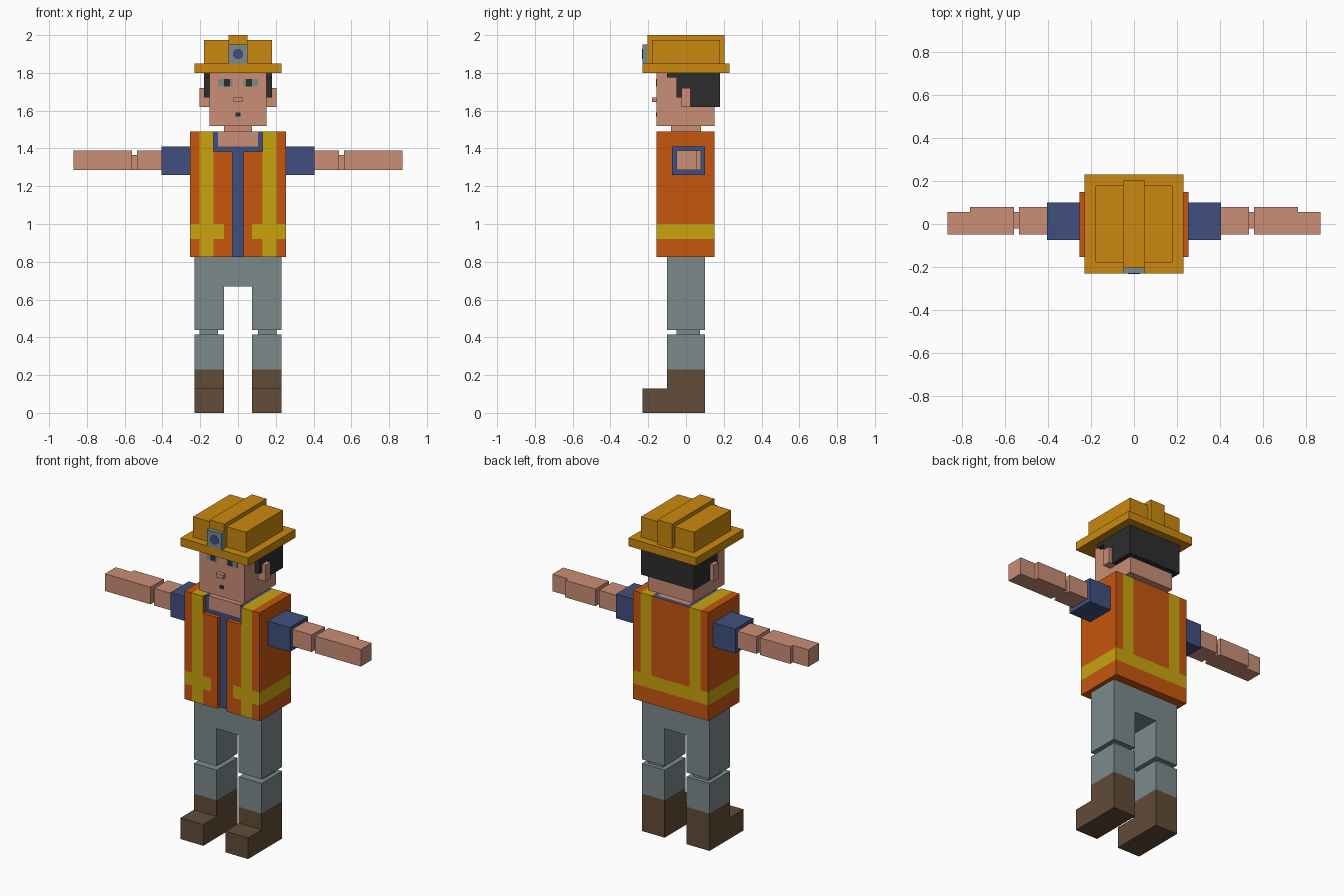
import bpy, bmesh, math
from mathutils import Vector

cube = bpy.data.objects.get("Cube")
if cube:
    bpy.data.objects.remove(cube, do_unlink=True)


def material(name, rgb):
    # sRGB 0-255 to linear
    lin = [((c / 255 + 0.055) / 1.055) ** 2.4 for c in rgb]
    m = bpy.data.materials.new(name)
    m.use_nodes = True
    m.diffuse_color = (*lin, 1)
    bsdf = m.node_tree.nodes["Principled BSDF"]
    bsdf.inputs["Base Color"].default_value = (*lin, 1)
    bsdf.inputs["Roughness"].default_value = 0.8
    return m


SKIN = material("skin", (202, 142, 118))
ORANGE = material("vest orange", (198, 86, 15))
YELLOW = material("stripe yellow", (201, 164, 15))
BLUE = material("shirt blue", (64, 79, 126))
GREY = material("trouser grey", (124, 138, 139))
BROWN = material("boot brown", (97, 76, 55))
BLACK = material("hair black", (45, 45, 45))
HAT = material("helmet yellow", (202, 137, 15))


def prism(name, mats, profile, lo, hi, axis="y", mirror=False, cuts=(), rule=None):
    """Extrude a profile along x (points y,z) or y (points x,z); cut and colour faces by rule."""
    bm = bmesh.new()
    place = (lambda p, t: (t, p[0], p[1])) if axis == "x" else (lambda p, t: (p[0], t, p[1]))
    face = bm.faces.new([bm.verts.new(place(p, lo)) for p in profile])
    ext = bmesh.ops.extrude_face_region(bm, geom=[face], use_keep_orig=True)
    moved = [g for g in ext["geom"] if isinstance(g, bmesh.types.BMVert)]
    bmesh.ops.translate(bm, verts=moved, vec=Vector(place((0, 0), hi - lo)))
    for ax, val in cuts:
        no = Vector((0, 0, 0))
        no["xyz".index(ax)] = 1
        bmesh.ops.bisect_plane(bm, geom=bm.verts[:] + bm.edges[:] + bm.faces[:],
                               plane_co=no * val, plane_no=no, dist=1e-5)
    bmesh.ops.recalc_face_normals(bm, faces=bm.faces)
    mats = mats if isinstance(mats, list) else [mats]
    if rule:
        bm.normal_update()
        for f in bm.faces:
            f.material_index = mats.index(rule(f.calc_center_median(), f.normal))
    me = bpy.data.meshes.new(name)
    bm.to_mesh(me)
    bm.free()
    for m in mats:
        me.materials.append(m)
    ob = bpy.data.objects.new(name, me)
    bpy.context.collection.objects.link(ob)
    if mirror:
        ob.modifiers.new("mirror", "MIRROR").use_mirror_merge = False
    return ob


def box(name, mats, x, y, z, **kw):
    rect = [(x[0], z[0]), (x[1], z[0]), (x[1], z[1]), (x[0], z[1])]
    return prism(name, mats, rect, y[0], y[1], **kw)


# Boots and trousers
prism("boots", BROWN, [(-.23, 0), (.10, 0), (.10, .23), (-.10, .23), (-.10, .13), (-.23, .13)],
      .075, .23, axis="x", mirror=True)
box("lower_legs", GREY, (.075, .23), (-.10, .10), (.23, .415), mirror=True)
box("knees", GREY, (.105, .205), (-.05, .075), (.41, .445), mirror=True)
prism("trousers", GREY, [(-.23, .44), (-.075, .44), (-.075, .67), (.075, .67), (.075, .44),
                         (.23, .44), (.23, .83), (-.23, .83)], -.10, .10)


# Vest with reflective stripes over a shirt
def in_stripe(c):
    return .13 < abs(c.x) < .205


def in_band(c):
    return .92 < c.z < 1.0


def torso_colour(c, n):
    if n.z > .5:
        if abs(c.x) < .13:
            return SKIN if abs(c.x) < .105 and c.y < .125 else BLUE
        return YELLOW if in_stripe(c) else ORANGE
    if n.y < -.5:
        return SKIN if abs(c.x) < .105 and c.z > 1.41 else BLUE
    if n.y > .5 and c.z > 1 and in_stripe(c):
        return YELLOW
    return YELLOW if in_band(c) and abs(n.z) < .5 else ORANGE


def panel_colour(c, n):
    if n.z < -.5 or (n.x < -.5):
        return ORANGE
    if n.x > .5:
        return YELLOW if in_band(c) else ORANGE
    return YELLOW if in_stripe(c) or (in_band(c) and c.x > .075) else ORANGE


stripe_cuts = [("x", s * v) for v in (.105, .13, .205) for s in (-1, 1)]
band_cuts = [("z", .92), ("z", 1.0)]
box("vest_body", [ORANGE, YELLOW, BLUE, SKIN], (-.255, .255), (-.13, .15), (.825, 1.49),
    cuts=stripe_cuts + band_cuts + [("z", 1.41), ("y", .125)], rule=torso_colour)
prism("vest_front_panels", [ORANGE, YELLOW],
      [(.03, .825), (.255, .825), (.255, 1.49), (.13, 1.49), (.13, 1.385), (.03, 1.385)],
      -.155, -.13, mirror=True,
      cuts=[("x", .13), ("x", .205), ("x", .075)] + band_cuts, rule=panel_colour)

# Arms
box("sleeves", BLUE, (.25, .405), (-.075, .10), (1.26, 1.41), mirror=True)
box("upper_arms", SKIN, (.40, .535), (-.05, .08), (1.285, 1.39), mirror=True)
box("elbows", SKIN, (.53, .565), (-.022, .055), (1.285, 1.365), mirror=True)
box("forearms", SKIN, (.56, .765), (-.05, .08), (1.285, 1.39), mirror=True)
box("hands", SKIN, (.765, .87), (-.05, .055), (1.285, 1.39), mirror=True)

# Head and face
box("neck", SKIN, (-.075, .075), (-.08, .08), (1.48, 1.53))
box("head", SKIN, (-.152, .152), (-.155, .15), (1.52, 1.80))
box("ears", SKIN, (.15, .203), (-.025, .025), (1.62, 1.72), mirror=True)
box("nose", SKIN, (-.025, .025), (-.18, -.15), (1.645, 1.67))
box("mouth", BLACK, (-.014, .014), (-.158, -.153), (1.57, 1.59))
box("eyes", GREY, (.03, .105), (-.158, -.153), (1.727, 1.768), mirror=True)
box("pupils", BLACK, (.042, .074), (-.160, -.153), (1.727, 1.768), mirror=True)

# Hair
box("hair_back", BLACK, (-.18, .18), (.145, .18), (1.62, 1.80))
prism("hair_sides", BLACK, [(-.10, 1.80), (-.10, 1.775), (-.05, 1.775), (-.05, 1.67), (.01, 1.67),
                            (.01, 1.62), (.15, 1.62), (.15, 1.80)], .15, .18, axis="x", mirror=True)

# Helmet with headlamp
box("helmet_brim", HAT, (-.23, .23), (-.23, .23), (1.80, 1.85))
box("helmet_crown", HAT, (-.18, .18), (-.18, .18), (1.845, 1.975))
box("helmet_ridge", HAT, (-.05, .05), (-.205, .205), (1.845, 2.0))
box("headlamp", GREY, (-.05, .05), (-.23, -.20), (1.85, 1.95))
octagon = [(.03 * math.cos(math.pi * (i + .5) / 4), 1.9 + .03 * math.sin(math.pi * (i + .5) / 4))
           for i in range(8)]
prism("lamp_lens", BLUE, octagon, -.233, -.228)
